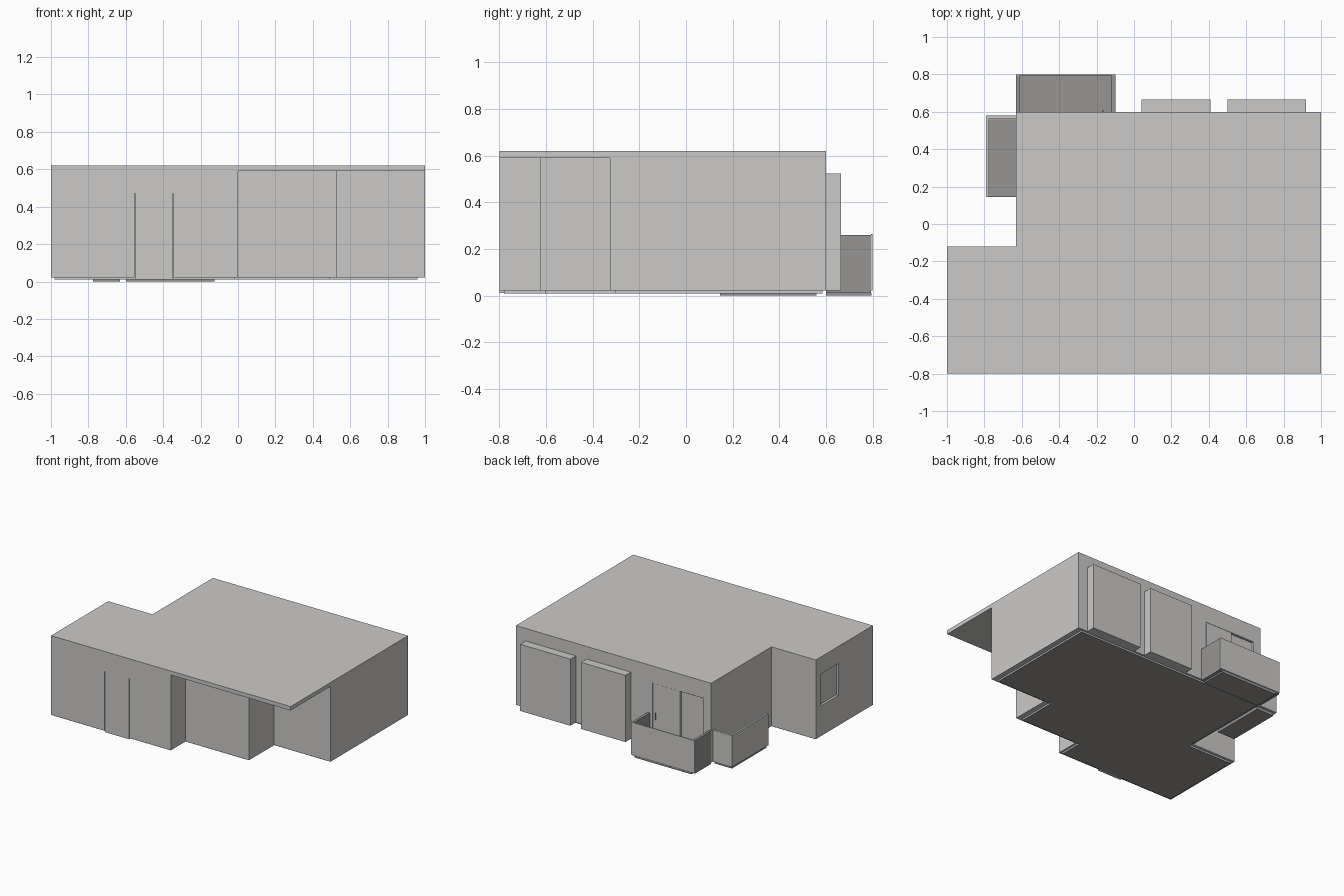
import bpy, bmesh
from mathutils import Vector

if "Cube" in bpy.data.objects:
    bpy.data.objects.remove(bpy.data.objects["Cube"])


def material(name, colour):
    m = bpy.data.materials.new(name)
    m.use_nodes = True
    m.diffuse_color = (*colour, 1)
    m.node_tree.nodes["Principled BSDF"].inputs["Base Color"].default_value = (*colour, 1)
    return m


plaster = material("light plaster", (0.6, 0.592, 0.58))
slate = material("dark grey", (0.31, 0.30, 0.292))


def prism(name, outline, z0, z1, *mats):
    """Extrude a plan outline between two heights."""
    bm = bmesh.new()
    face = bm.faces.new([bm.verts.new((x, y, z0)) for x, y in outline])
    top = bmesh.ops.extrude_face_region(bm, geom=[face])["geom"]
    verts = [v for v in top if isinstance(v, bmesh.types.BMVert)]
    bmesh.ops.translate(bm, verts=verts, vec=Vector((0, 0, z1 - z0)))
    bmesh.ops.recalc_face_normals(bm, faces=bm.faces)
    mesh = bpy.data.meshes.new(name)
    bm.to_mesh(mesh)
    bm.free()
    ob = bpy.data.objects.new(name, mesh)
    bpy.context.collection.objects.link(ob)
    for m in mats:
        mesh.materials.append(m)
    return ob


def box(name, x0, x1, y0, y1, z0, z1, mat=plaster):
    return prism(name, [(x0, y0), (x1, y0), (x1, y1), (x0, y1)], z0, z1, mat)


def cut(target, name, *bounds):
    """Recess an opening into a wall."""
    cutter = box(name, *bounds)
    cutter.hide_render = True
    cutter.hide_viewport = True
    cutter.display_type = 'WIRE'
    mod = target.modifiers.new(name, 'BOOLEAN')
    mod.operation = 'DIFFERENCE'
    mod.solver = 'EXACT'
    mod.object = cutter


# Walls with the stepped front and notched back corner
wall_plan = [(-1, -0.8), (0, -0.8), (0, -0.625), (0.53, -0.625), (0.53, -0.325),
             (1, -0.325), (1, 0.6), (-0.63, 0.6), (-0.63, -0.12), (-1, -0.12)]
walls = prism("walls", wall_plan, 0.022, 0.59, plaster)

# Flat roof, overhanging the front steps
roof_plan = [(-1, -0.8), (1, -0.8), (1, 0.6), (-0.63, 0.6), (-0.63, -0.12), (-1, -0.12)]
prism("roof", roof_plan, 0.59, 0.62, plaster)

# Floor slab, set in from the walls, with a dark underside
floor_plan = [(-0.98, -0.78), (-0.015, -0.78), (-0.015, -0.605), (0.49, -0.605),
              (0.49, -0.305), (0.96, -0.305), (0.96, 0.585), (-0.61, 0.585),
              (-0.61, -0.14), (-0.98, -0.14)]
floor = prism("floor_slab", floor_plan, 0.01, 0.022, plaster, slate)
for p in floor.data.polygons:
    if p.normal.z < -0.5:
        p.material_index = 1

# Front door
cut(walls, "front_door_cutter", -0.553, -0.347, -0.81, -0.785, -0.01, 0.47)
box("front_door", -0.549, -0.351, -0.8, -0.78, 0.012, 0.47)

# Window on the side room
cut(walls, "window_cutter", -1.01, -0.98, -0.39, -0.18, 0.25, 0.49)
box("window_pane", -0.988, -0.97, -0.385, -0.185, 0.255, 0.485)

# Balcony doors: one flush leaf and one recessed leaf
cut(walls, "balcony_door_cutter", -0.565, -0.14, 0.58, 0.61, 0.035, 0.49)
box("balcony_door", -0.37, -0.145, 0.57, 0.599, 0.036, 0.489)
box("balcony_window", -0.56, -0.376, 0.57, 0.59, 0.04, 0.484)
box("balcony_door_handle", -0.17, -0.16, 0.599, 0.606, 0.22, 0.27, slate)

# Projecting bays on the back
for i, (x0, x1) in enumerate([(0.04, 0.41), (0.5, 0.92)]):
    box(f"back_bay_{i + 1}", x0, x1, 0.6, 0.665, 0.022, 0.525)

# Back balcony
box("back_balcony_floor", -0.6, -0.125, 0.6, 0.795, 0.0, 0.012, slate)
box("back_balcony_deck", -0.63, -0.1, 0.6, 0.794, 0.012, 0.024, slate)
for side, x in (("left", -0.12), ("right", -0.63)):
    box(f"back_balcony_{side}_panel", x, x + 0.02, 0.6, 0.794, 0.022, 0.26, slate)
box("back_balcony_front_panel", -0.63, -0.1, 0.794, 0.8, 0.022, 0.264)

# Side balcony
box("side_balcony_floor", -0.775, -0.63, 0.145, 0.56, 0.0, 0.024, slate)
box("side_balcony_outer_panel", -0.79, -0.775, 0.145, 0.58, 0.022, 0.26)
box("side_balcony_end_panel", -0.775, -0.63, 0.562, 0.58, 0.022, 0.26)
